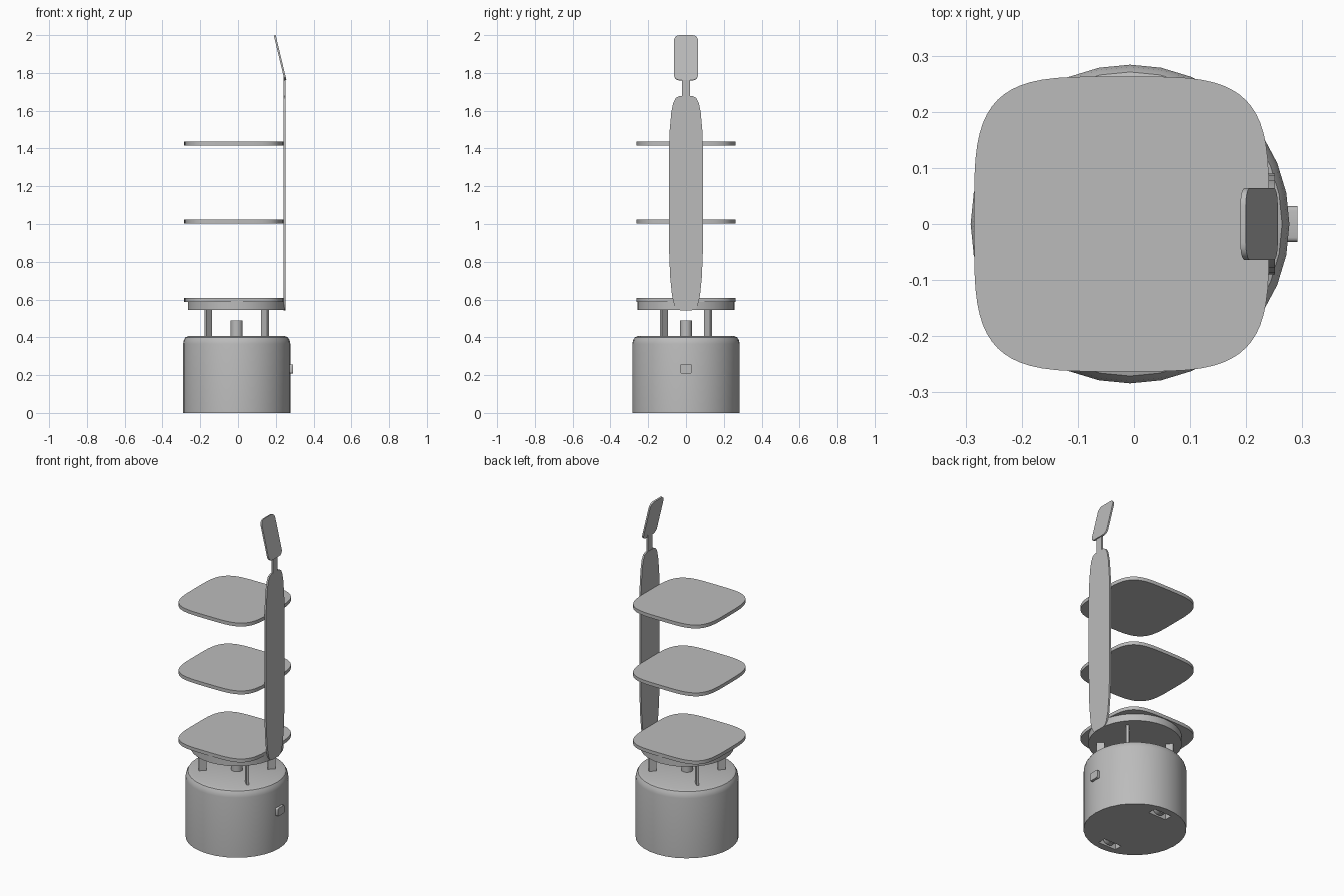
import bpy, bmesh, math
from mathutils import Matrix, Vector

if "Cube" in bpy.data.objects:
    bpy.data.objects.remove(bpy.data.objects["Cube"], do_unlink=True)

grey = bpy.data.materials.new("plain grey")
grey.use_nodes = True
COLOUR = (0.5, 0.5, 0.5, 1)
grey.diffuse_color = COLOUR
grey.node_tree.nodes["Principled BSDF"].inputs["Base Color"].default_value = COLOUR

CX = -0.007      # axis of the drive base
SHELF_X = -0.022  # centre of the shelves


def finish(bm, name, smooth=True):
    bmesh.ops.recalc_face_normals(bm, faces=bm.faces)
    mesh = bpy.data.meshes.new(name)
    bm.to_mesh(mesh)
    bm.free()
    obj = bpy.data.objects.new(name, mesh)
    bpy.context.collection.objects.link(obj)
    mesh.materials.append(grey)
    if smooth:
        bpy.ops.object.select_all(action='DESELECT')
        bpy.context.view_layer.objects.active = obj
        obj.select_set(True)
        bpy.ops.object.shade_smooth_by_angle(angle=math.radians(35))
    return obj


def turned(name, profile, x=CX, y=0, sides=32):
    """Solid of revolution from (radius, height) pairs, bottom to top."""
    bm = bmesh.new()
    rings = [[bm.verts.new((x + r * math.cos(2 * math.pi * i / sides),
                            y + r * math.sin(2 * math.pi * i / sides), z))
              for i in range(sides)] for r, z in profile]
    for low, high in zip(rings, rings[1:]):
        for i in range(sides):
            j = (i + 1) % sides
            bm.faces.new((low[i], low[j], high[j], high[i]))
    bm.faces.new(rings[0][::-1])
    bm.faces.new(rings[-1])
    return finish(bm, name)


def slab(name, outline, depth, matrix=Matrix()):
    """Flat outline extruded along the given depth vector, then placed."""
    bm = bmesh.new()
    depth = Vector(depth)
    a = [bm.verts.new(p) for p in outline]
    b = [bm.verts.new(Vector(p) + depth) for p in outline]
    bm.faces.new(a)
    bm.faces.new(b[::-1])
    for i in range(len(a)):
        j = (i + 1) % len(a)
        bm.faces.new((a[i], b[i], b[j], a[j]))
    bm.transform(matrix)
    return finish(bm, name)


def box(name, size, centre, angle=0):
    bm = bmesh.new()
    bmesh.ops.create_cube(bm, size=1, matrix=Matrix.Translation(centre)
                          @ Matrix.Rotation(angle, 4, 'Z') @ Matrix.Diagonal((*size, 1)))
    return finish(bm, name, smooth=False)


def rounded(half_w, half_h, r, steps=5):
    """Rounded rectangle as (u, v) pairs centred on the origin."""
    pts = []
    for q, (su, sv) in enumerate(((1, 1), (-1, 1), (-1, -1), (1, -1))):
        for k in range(steps + 1):
            a = math.pi / 2 * (q + k / steps)
            pts.append((su * (half_w - r) + r * math.cos(a),
                        sv * (half_h - r) + r * math.sin(a)))
    return pts


# Drive base with a softened top rim
base = turned("drive_base", [(0.284, 0), (0.284, 0.365), (0.28, 0.385),
                             (0.271, 0.4), (0.255, 0.406)])

# Wheel wells cut into the underside, each with a wheel
for side, label in ((1, "rear"), (-1, "front")):
    well = box(label + "_wheel_well_cutter", (0.12, 0.05, 0.2), (CX, side * 0.215, 0))
    well.hide_render = True
    cut = base.modifiers.new("wheel well", 'BOOLEAN')
    cut.operation = 'DIFFERENCE'
    cut.solver = 'EXACT'
    cut.object = well
    bpy.context.view_layer.objects.active = base
    bpy.ops.object.modifier_apply(modifier=cut.name)
    bpy.data.objects.remove(well, do_unlink=True)
    bm = bmesh.new()
    bmesh.ops.create_cone(bm, cap_ends=True, segments=20, radius1=0.045, radius2=0.045,
                          depth=0.03, matrix=Matrix.Translation((CX, side * 0.215, 0.047))
                          @ Matrix.Rotation(math.pi / 2, 4, 'X'))
    finish(bm, label + "_wheel")

# Sensor turret and radial support struts
turned("sensor_turret", [(0.032, 0.4), (0.032, 0.49)], sides=24)
for sx in (1, -1):
    for sy in (1, -1):
        name = ("left" if sx > 0 else "right") + ("_rear" if sy > 0 else "_front") + "_strut"
        box(name, (0.043, 0.015, 0.16), (CX + sx * 0.15, sy * 0.117, 0.475), sx * sy * math.pi / 4)

# Round carrier plate below the lowest shelf
turned("carrier_plate", [(0.258, 0.545), (0.258, 0.592)])

# Button on the side of the base
slab("side_button", [(0.265, u, v + 0.233) for u, v in rounded(0.032, 0.024, 0.008, 3)],
     (0.026, 0, 0))

# Three shelves with squarish rounded outline
outline = []
for i in range(64):
    c, s = math.cos(2 * math.pi * i / 64), math.sin(2 * math.pi * i / 64)
    outline.append((SHELF_X + 0.263 * math.copysign(abs(c) ** 0.5, c),
                    0.263 * math.copysign(abs(s) ** 0.5, s)))
for name, z in (("lower_shelf", 0.588), ("middle_shelf", 1.002), ("upper_shelf", 1.415)):
    slab(name, [(x, y, z) for x, y in outline], (0, 0, 0.021))

# Tall back spine, mirrored half profile of (half width, height)
half = [(0.03, 0.543), (0.05, 0.55), (0.062, 0.57), (0.074, 0.62), (0.084, 0.72), (0.089, 0.85),
        (0.09, 1.1), (0.09, 1.4), (0.086, 1.5), (0.078, 1.59), (0.068, 1.64),
        (0.055, 1.667), (0.035, 1.677)]
spine = [(0.24, w, z) for w, z in half] + [(0.24, -w, z) for w, z in reversed(half)]
slab("back_spine", spine, (0.011, 0, 0))

# Neck and tilted screen
box("screen_neck", (0.009, 0.044, 0.12), (0.2465, 0, 1.72))
tilt = Matrix.Translation((0.223, 0, 1.88)) @ Matrix.Rotation(math.radians(-13.5), 4, 'Y')
slab("tilted_screen", [(-0.005, u, v) for u, v in rounded(0.064, 0.122, 0.03)],
     (0.01, 0, 0), tilt)
